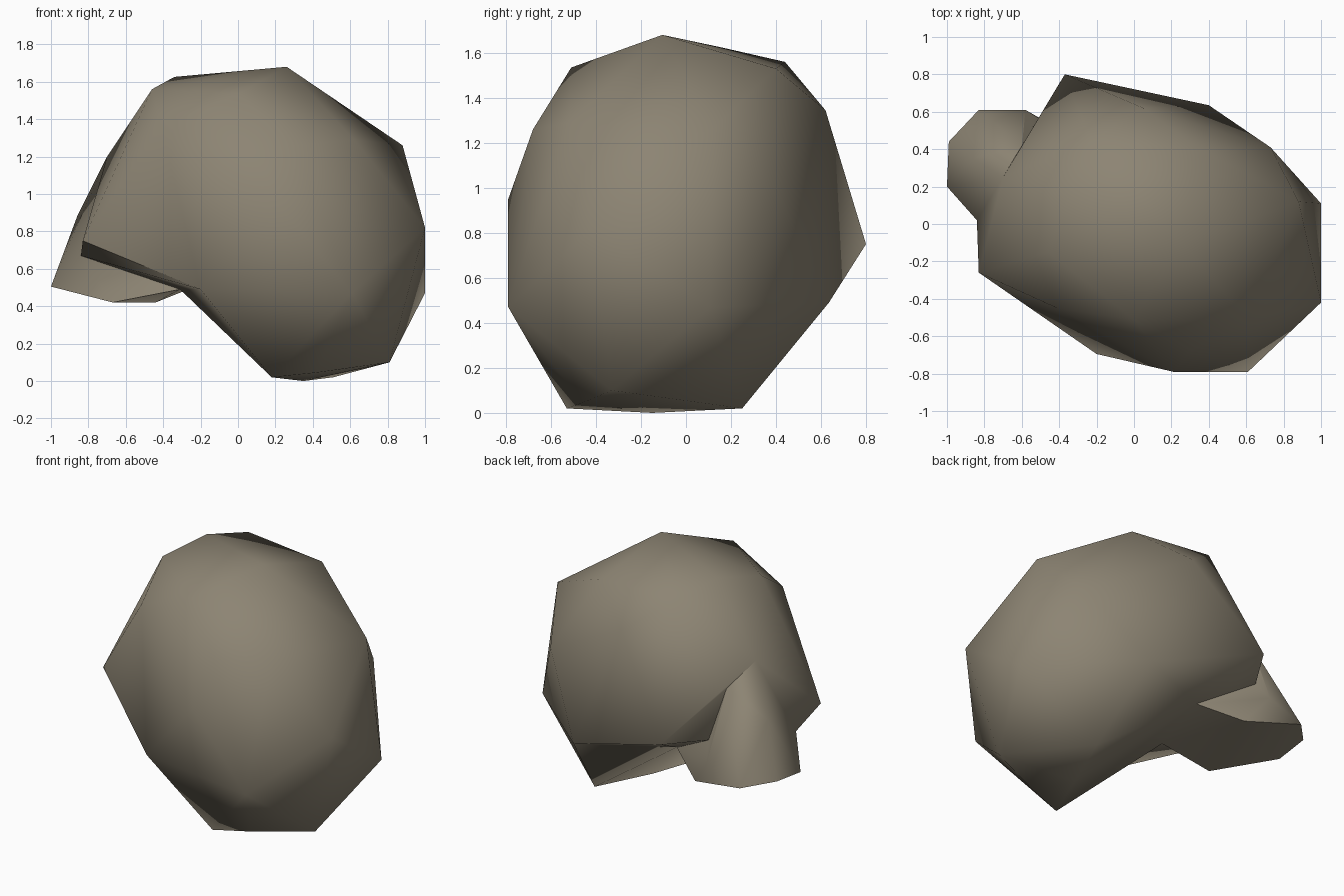
import bpy, bmesh, math

if "Cube" in bpy.data.objects:
    bpy.data.objects.remove(bpy.data.objects["Cube"])

stone = bpy.data.materials.new("warm grey stone")
stone.diffuse_color = (0.265, 0.232, 0.172, 1)
stone.use_nodes = True
stone.node_tree.nodes["Principled BSDF"].inputs["Base Color"].default_value = stone.diffuse_color


def hull(name, points):
    """Convex faceted solid around a few corner points."""
    bm = bmesh.new()
    for p in points:
        bm.verts.new(p)
    bmesh.ops.convex_hull(bm, input=bm.verts[:])
    loose = [v for v in bm.verts if not v.link_faces]
    bmesh.ops.delete(bm, geom=loose, context='VERTS')
    bmesh.ops.recalc_face_normals(bm, faces=bm.faces[:])
    mesh = bpy.data.meshes.new(name)
    bm.to_mesh(mesh)
    bm.free()
    mesh.materials.append(stone)
    ob = bpy.data.objects.new(name, mesh)
    bpy.context.collection.objects.link(ob)
    return ob


def merge(target, other):
    """Union another solid into the target and drop the helper."""
    mod = target.modifiers.new("merge", 'BOOLEAN')
    mod.operation = 'UNION'
    mod.solver = 'EXACT'
    mod.object = other
    bpy.context.view_layer.objects.active = target
    target.select_set(True)
    bpy.ops.object.modifier_apply(modifier=mod.name)
    bpy.data.objects.remove(other, do_unlink=True)


# Corner groups of the boulder
crown = [(.26, -.105, 1.68), (-.34, .15, 1.626), (-.23, .44, 1.56),
         (-.46, -.15, 1.56), (0, -.51, 1.535), (.35, .40, 1.53),
         (.05, .62, 1.345), (-.41, -.45, 1.36), (-.70, .25, 1.20)]
right_side = [(.88, .12, 1.26), (.3, -.68, 1.26), (.62, -.52, 1.29),
              (.73, .41, .97), (.21, -.79, .95), (1, -.42, .82)]
left_rim = [(-.83, -.26, .75), (-.37, .80, .75), (-.84, .02, .67)]
waist = [(.4, .635, .49), (.61, -.79, .47), (1, .11, .47),
         (-.2, -.695, .49), (-.31, -.10, .49), (-.19, .37, .52)]
foot = [(.81, -.33, .10), (.42, -.46, .045), (.18, -.53, .02),
        (.51, .25, .02), (.35, -.15, 0)]

# Upper boulder overhangs on the left, lower boulder narrows to the foot
boulder = hull("boulder", crown + right_side + left_rim + waist)
merge(boulder, hull("lower_boulder", right_side + waist + foot))

# Overhanging lump on the back left
merge(boulder, hull("lump", [
    (-1, .2, .505), (-.99, .44, .53), (-.83, .61, .505), (-.44, .53, .42),
    (-.58, .61, .60), (-.19, .37, .52), (-.31, -.10, .49), (-.67, -.08, .42),
    (-.84, .02, .67), (-.86, .35, .88), (-.70, .25, 1.20), (-.6, .42, 1.05)]))

# Smooth shading, keeping the sharp undercut edges
bpy.ops.object.shade_smooth_by_angle(angle=math.radians(62))
